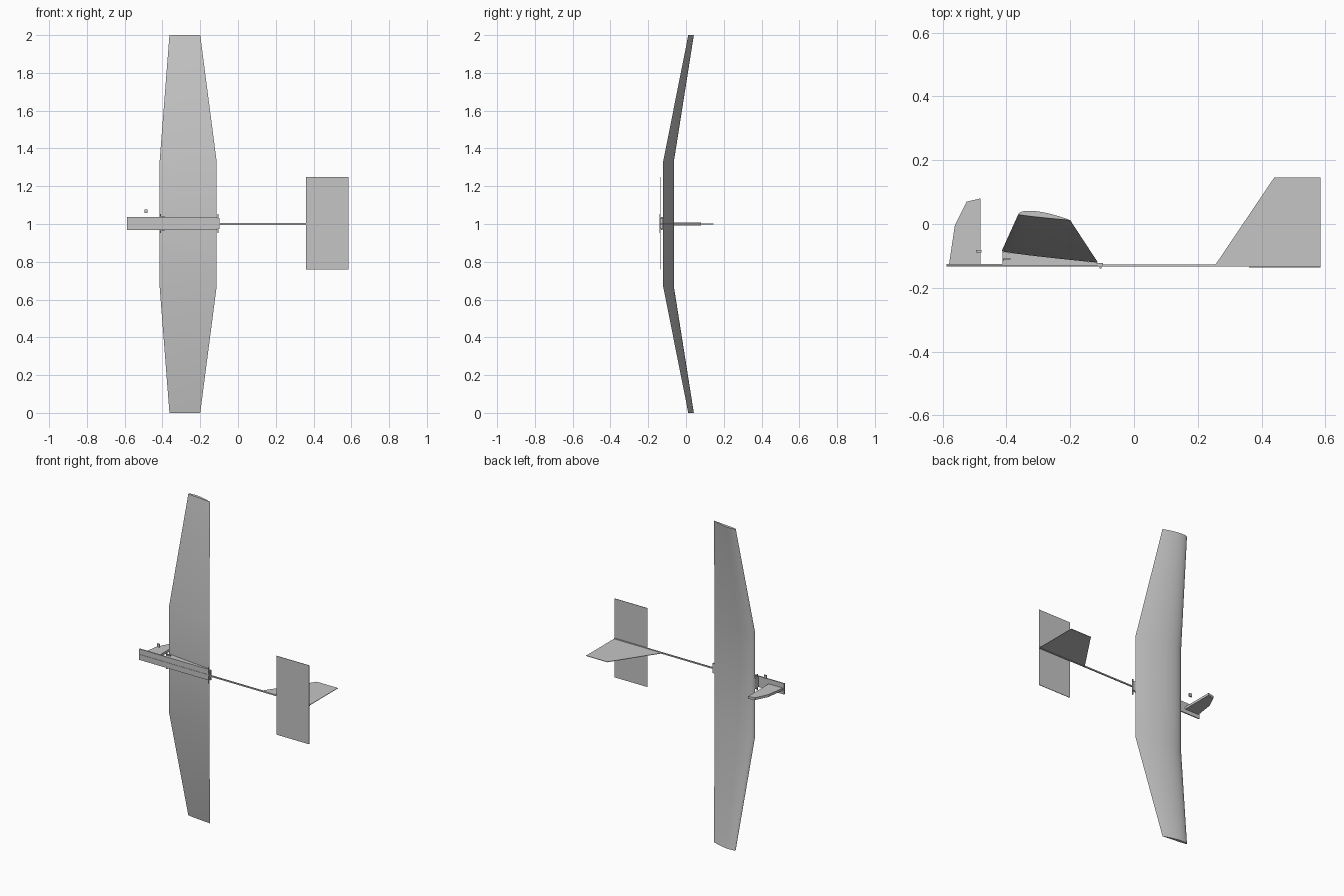
import bpy, bmesh, math

cube = bpy.data.objects.get("Cube")
if cube:
    bpy.data.objects.remove(cube, do_unlink=True)

grey = bpy.data.materials.new("light grey")
grey.use_nodes = True
grey.diffuse_color = (0.56, 0.56, 0.56, 1)
bsdf = next(n for n in grey.node_tree.nodes if n.type == 'BSDF_PRINCIPLED')
bsdf.inputs["Base Color"].default_value = grey.diffuse_color


def loft(name, rings, smooth=False):
    """Skin a stack of matching cross-sections and cap both ends."""
    bm = bmesh.new()
    loops = [[bm.verts.new(p) for p in ring] for ring in rings]
    n = len(loops[0])
    for a, b in zip(loops, loops[1:]):
        for i in range(n):
            j = (i + 1) % n
            bm.faces.new((a[i], a[j], b[j], b[i]))
    bm.faces.new(loops[0])
    bm.faces.new(loops[-1])
    bmesh.ops.recalc_face_normals(bm, faces=bm.faces)
    mesh = bpy.data.meshes.new(name)
    bm.to_mesh(mesh)
    bm.free()
    mesh.materials.append(grey)
    ob = bpy.data.objects.new(name, mesh)
    bpy.context.collection.objects.link(ob)
    if smooth:
        bpy.ops.object.select_all(action='DESELECT')
        bpy.context.view_layer.objects.active = ob
        ob.select_set(True)
        bpy.ops.object.shade_smooth_by_angle(angle=math.radians(35))
    return ob


def plate(name, outline, width, z=1.0):
    """Extrude an (x, y) outline, centred on the given z."""
    return loft(name, [[(x, y, z + s * width / 2) for x, y in outline] for s in (-1, 1)])


def box(name, x0, x1, y0, y1, width, z=1.0):
    return plate(name, [(x0, y0), (x1, y0), (x1, y1), (x0, y1)], width, z)


def airfoil(lead, trail, z, steps=14):
    """Nearly flat-bottomed section between leading and trailing edge points."""
    chord = trail[0] - lead[0]

    def at(t, height):
        return (lead[0] + t * chord, lead[1] + t * (trail[1] - lead[1]) + height * chord, z)

    def upper(t):
        return 0.25 * math.sqrt(t) * (1 - t) + 0.02 * t * (1 - t)

    ts = [(1 - math.cos(math.pi * i / steps)) / 2 for i in range(steps + 1)]
    top = [at(t, upper(t)) for t in ts]
    bottom = [at(t, -0.025 * math.sqrt(t) * (1 - t)) for t in reversed(ts[1:-1])]
    return top + bottom


# Wing: straight centre panel with tapered, raised tips
root = ((-0.415, -0.085), (-0.113, -0.121))
tip = ((-0.363, 0.030), (-0.20, 0.012))
loft("wing", [airfoil(*edge, z) for edge, z in
              ((tip, 0), (root, 0.67), (root, 1.33), (tip, 2))], smooth=True)

# Fuselage: flat nose pod, slim boom and wing mount
box("nose_pod", -0.588, -0.11, -0.132, -0.125, 0.068, 1.003)
box("tail_boom", -0.588, 0.585, -0.134, -0.127, 0.008)
plate("wing_mount", [(-0.413, -0.127), (-0.413, -0.088), (-0.113, -0.122), (-0.113, -0.127)], 0.066, 1.003)

# Tail surfaces
box("tailplane", 0.36, 0.585, -0.137, -0.134, 0.49, 1.004)
plate("tail_fin", [(0.255, -0.128), (0.44, 0.146), (0.585, 0.146), (0.585, -0.134)], 0.003)

# Nose fin
plate("nose_fin", [(-0.58, -0.127), (-0.562, -0.005), (-0.525, 0.07),
                   (-0.482, 0.08), (-0.482, -0.127)], 0.015)

# Wing retaining pegs and small loose fitting
box("front_peg", -0.413, -0.407, -0.116, -0.110, 0.10, 1.003)
box("rear_peg", -0.108, -0.102, -0.140, -0.134, 0.10, 1.003)
box("rear_stop", -0.113, -0.097, -0.134, -0.123, 0.06, 1.003)
for side in (-1, 1):
    box("peg_hook", -0.413, -0.388, -0.112, -0.106, 0.007, 1.003 + side * 0.037)
box("small_fitting", -0.495, -0.478, -0.09, -0.082, 0.02, 1.068)
